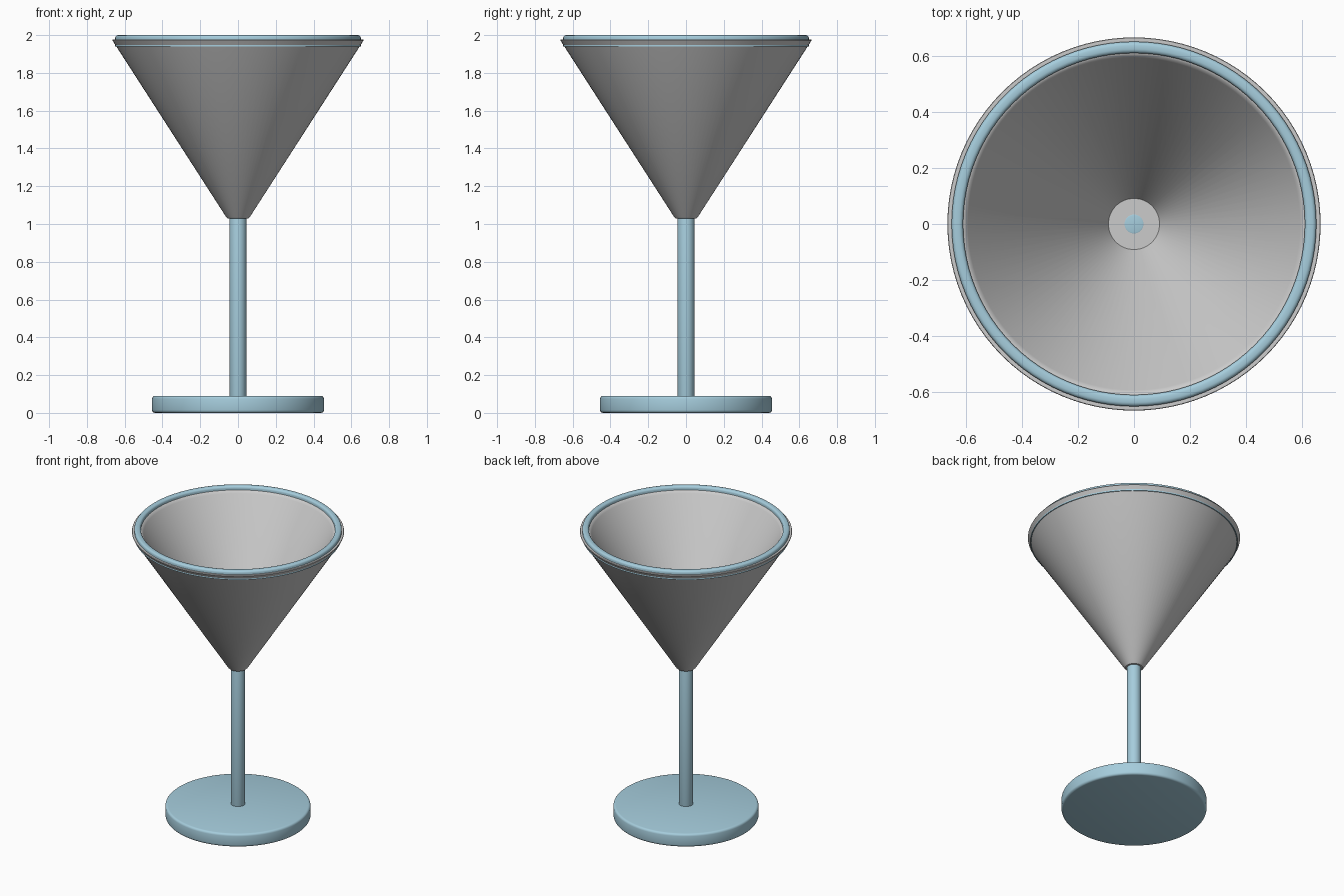
import bpy, bmesh, math

if "Cube" in bpy.data.objects:
    bpy.data.objects.remove(bpy.data.objects["Cube"], do_unlink=True)


def make_material(name, rgb):
    mat = bpy.data.materials.new(name)
    mat.use_nodes = True
    mat.diffuse_color = (*rgb, 1)
    mat.node_tree.nodes["Principled BSDF"].inputs["Base Color"].default_value = (*rgb, 1)
    return mat


def lathe(name, profile, mat, closed=False, steps=96):
    """Turn a profile of (radius, height) points around the vertical axis."""
    bm = bmesh.new()
    verts = [bm.verts.new((r, 0, z)) for r, z in profile]
    pairs = list(zip(verts, verts[1:]))
    if closed:
        pairs.append((verts[-1], verts[0]))
    edges = [bm.edges.new(pair) for pair in pairs]
    bmesh.ops.spin(bm, geom=verts + edges, cent=(0, 0, 0), axis=(0, 0, 1),
                   angle=math.tau, steps=steps)
    bmesh.ops.remove_doubles(bm, verts=bm.verts, dist=0.0001)
    bmesh.ops.recalc_face_normals(bm, faces=bm.faces)
    mesh = bpy.data.meshes.new(name)
    bm.to_mesh(mesh)
    bm.free()
    mesh.materials.append(mat)
    obj = bpy.data.objects.new(name, mesh)
    bpy.context.collection.objects.link(obj)
    bpy.ops.object.select_all(action="DESELECT")
    obj.select_set(True)
    bpy.context.view_layer.objects.active = obj
    bpy.ops.object.shade_smooth_by_angle(angle=math.radians(35))
    return obj


def rounded_corner(r, z, size, start):
    """Quarter-round arc whose centre is (r, z)."""
    return [(r + size * math.cos(math.radians(start + a)),
             z + size * math.sin(math.radians(start + a))) for a in (0, 30, 60, 90)]


def rounded_disc(name, radius, bottom, top, bevel, mat):
    profile = [(0, bottom)]
    profile += rounded_corner(radius - bevel, bottom + bevel, bevel, -90)
    profile += rounded_corner(radius - bevel, top - bevel, bevel, 0)
    return lathe(name, profile + [(0, top)], mat)


grey = make_material("bowl grey", (0.6, 0.6, 0.6))
blue = make_material("pale blue", (0.38, 0.61, 0.72))
floor = 1.14

# Foot and stem, the stem just breaking through the bowl floor
rounded_disc("foot", 0.455, 0, 0.09, 0.015, blue)
rounded_disc("stem", 0.044, 0.05, floor + 0.001, 0.014, blue)

# Conical bowl with a thick wall, a flat floor and a softened inner lip
lathe("bowl", [(0, 1.03), (0.055, 1.03), (0.062, 1.036), (0.665, 1.972),
               (0.663, 1.976), (0.61, 1.976), (0.602, 1.973), (0.592, 1.96),
               (0.091, floor), (0, floor)], grey)

# Rounded ring set into the top of the wall
inner, outer, low, high, soft = 0.609, 0.65, 1.94, 2.0, 0.014
lathe("rim_ring",
      rounded_corner(outer - soft, high - soft, soft, 0)
      + rounded_corner(inner + soft, high - soft, soft, 90)
      + [(inner, low), (outer, low)], blue, closed=True)
